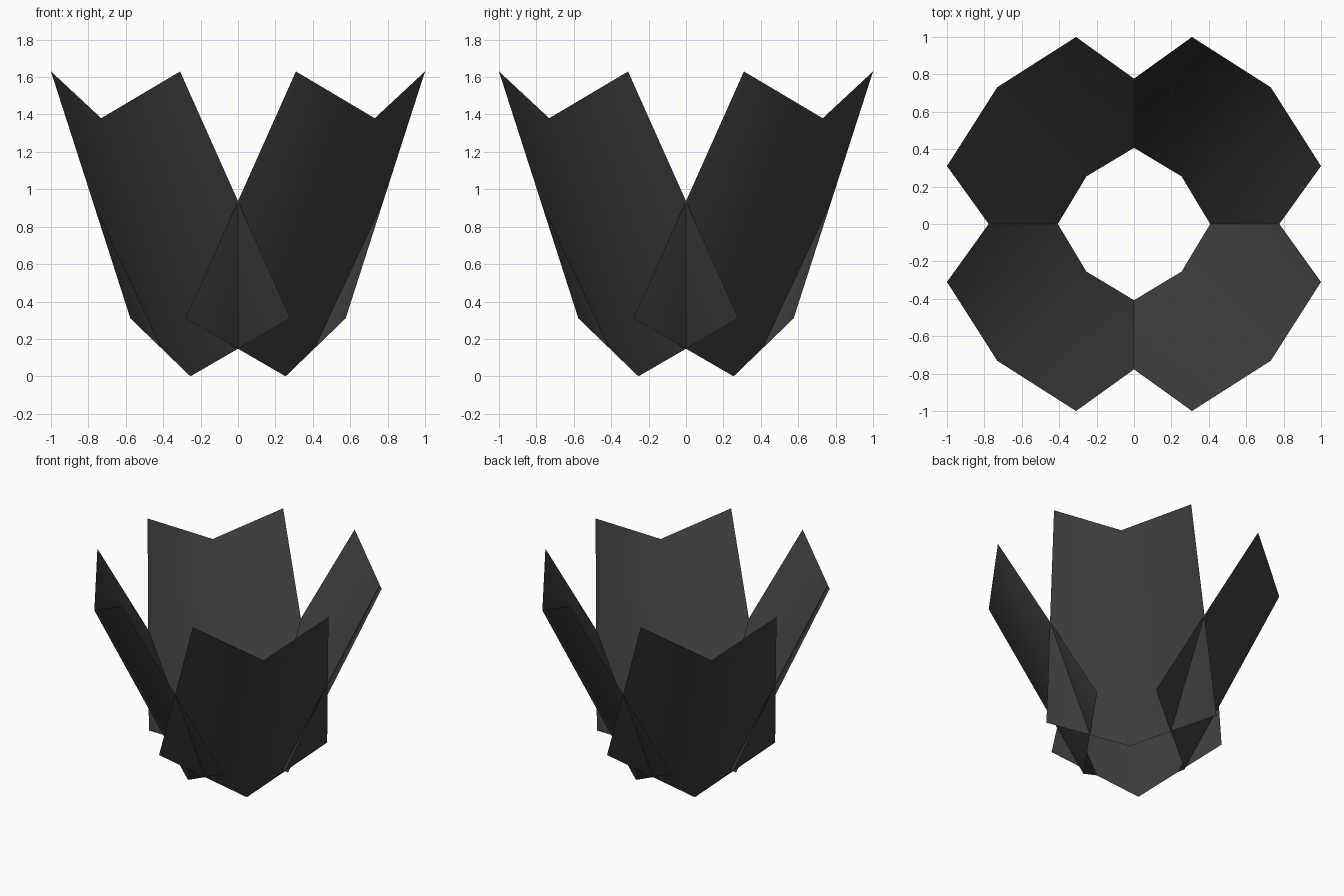
import bpy
import bmesh
from math import pi
from mathutils import Matrix, Vector

cube = bpy.data.objects.get("Cube")
if cube:
    bpy.data.objects.remove(cube)

# Single dark grey colour
dark = bpy.data.materials.new("dark grey")
dark.use_nodes = True
colour = (0.05, 0.05, 0.05, 1)
dark.diffuse_color = colour
dark.node_tree.nodes["Principled BSDF"].inputs["Base Color"].default_value = colour

# Petal outline: spine and one side edge, with +x pointing outward
spine = [Vector((0.36, 0, 0)), Vector((1.034, 0, 1.38))]
edge = [Vector((0.209, 0.605, 0.31)), Vector((0.926, 0.488, 1.63))]


def make_petal(name, angle):
    """Thin sheet folded along its spine, turned about the vertical axis."""
    bm = bmesh.new()
    low, high = [bm.verts.new(p) for p in spine]
    for side in (1, -1):
        a, b = [bm.verts.new((p.x, side * p.y, p.z)) for p in edge]
        bm.faces.new((low, a, b, high) if side > 0 else (low, high, b, a))
    bmesh.ops.rotate(bm, verts=bm.verts, matrix=Matrix.Rotation(angle, 3, "Z"))
    for face in bm.faces:
        face.smooth = True
    mesh = bpy.data.meshes.new(name)
    bm.to_mesh(mesh)
    bm.free()
    mesh.materials.append(dark)
    petal = bpy.data.objects.new(name, mesh)
    bpy.context.collection.objects.link(petal)


# Four overlapping petals on the diagonals
names = ("back_left_petal", "back_right_petal", "front_right_petal", "front_left_petal")
for i, name in enumerate(names):
    make_petal(name, pi / 4 + i * pi / 2)
